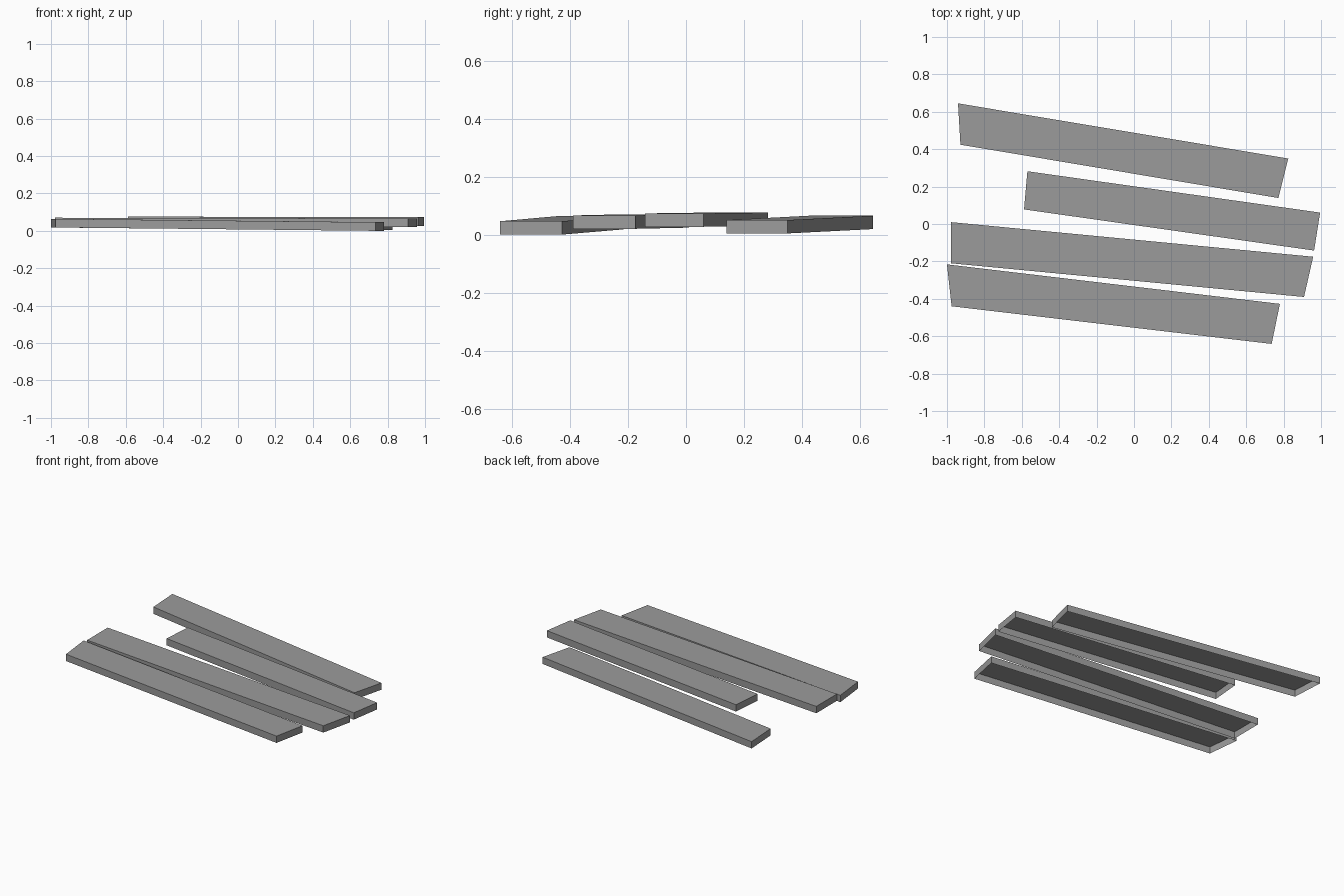
import bpy
import bmesh

cube = bpy.data.objects.get("Cube")
if cube:
    bpy.data.objects.remove(cube, do_unlink=True)

# Weathered grey, shared by all boards
grey = bpy.data.materials.new("plank grey")
grey.use_nodes = True
colour = (0.33, 0.33, 0.33, 1)
grey.diffuse_color = colour
grey.node_tree.nodes["Principled BSDF"].inputs["Base Color"].default_value = colour

THICKNESS = 0.046


def plank(name, outline, left_z, right_z):
    """Skewed board, open underneath, tilted from its left_z end to its right_z end."""
    bm = bmesh.new()
    low = [bm.verts.new((x, y, left_z if x < 0 else right_z)) for x, y in outline]
    top = [bm.verts.new(v.co) for v in low]
    for v in top:
        v.co.z += THICKNESS
    bm.faces.new(top)
    for i in range(4):
        j = (i + 1) % 4
        bm.faces.new((low[i], low[j], top[j], top[i]))
    mesh = bpy.data.meshes.new(name)
    bm.to_mesh(mesh)
    bm.free()
    mesh.materials.append(grey)
    obj = bpy.data.objects.new(name, mesh)
    bpy.context.collection.objects.link(obj)


# Outlines run counter-clockwise from the front corner at the -x end
plank("back_plank",
      [(-0.928, 0.424), (0.772, 0.139), (0.825, 0.35), (-0.941, 0.645)], 0.019, 0.004)
plank("middle_back_plank",
      [(-0.588, 0.078), (0.963, -0.142), (0.995, 0.061), (-0.57, 0.282)], 0.03, 0.027)
plank("middle_front_plank",
      [(-0.979, -0.21), (0.909, -0.39), (0.958, -0.175), (-0.979, 0.01)], 0.024, 0.02)
plank("front_plank",
      [(-0.975, -0.44), (0.736, -0.641), (0.78, -0.427), (-1.0, -0.216)], 0.018, 0.0)
